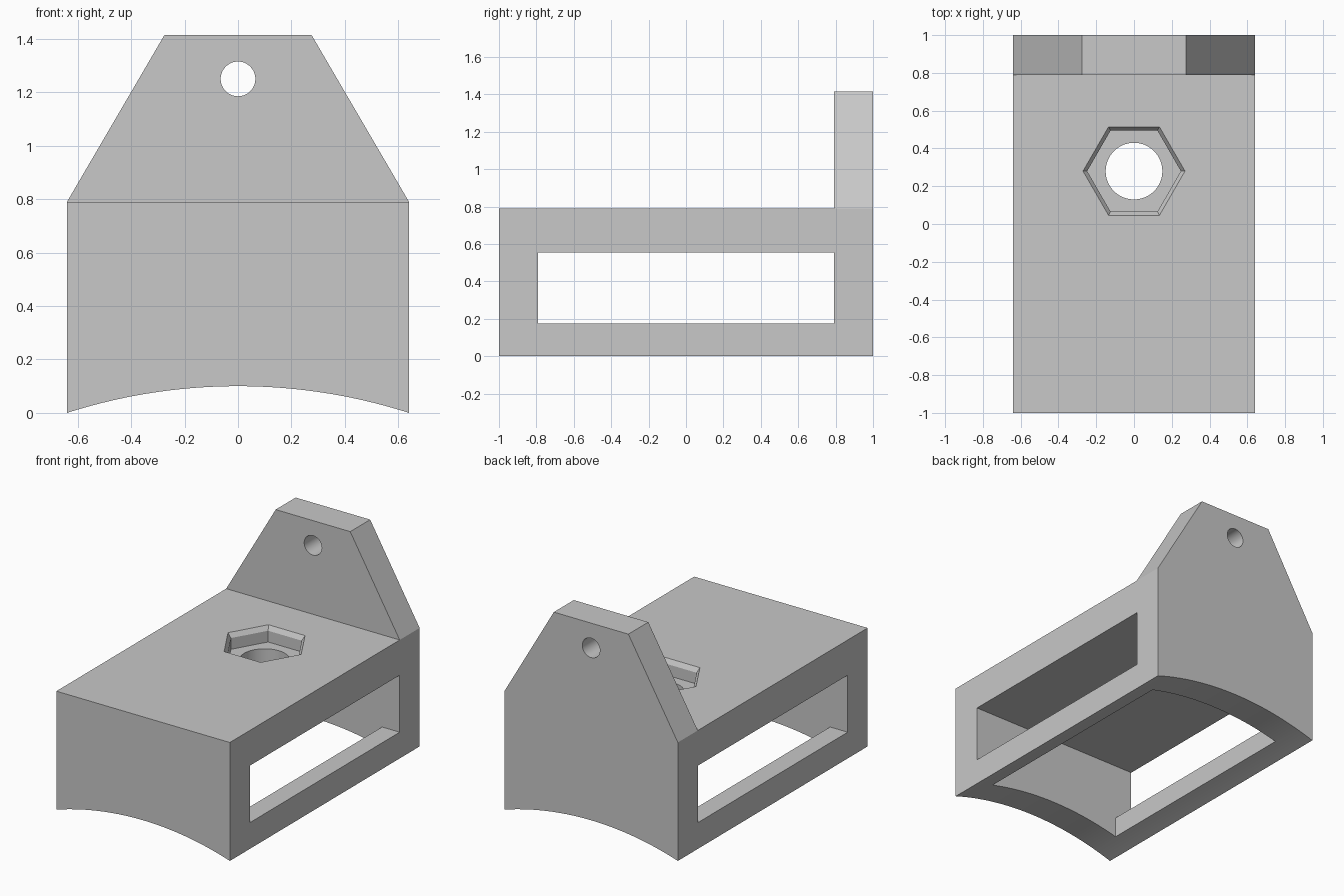
import bpy, bmesh, math

cube = bpy.data.objects.get("Cube")
if cube:
    bpy.data.objects.remove(cube, do_unlink=True)

grey = bpy.data.materials.new("light_grey")
grey.use_nodes = True
colour = (0.58, 0.58, 0.58, 1)
grey.diffuse_color = colour
grey.node_tree.nodes["Principled BSDF"].inputs["Base Color"].default_value = colour

HALF_W, DECK, WALL, TOP = 0.64, 0.79, 0.79, 1.415


def loft(name, rings):
    """Closed solid through rings of equal point count."""
    bm = bmesh.new()
    loops = [[bm.verts.new(p) for p in ring] for ring in rings]
    n = len(loops[0])
    for a, b in zip(loops, loops[1:]):
        for i in range(n):
            j = (i + 1) % n
            bm.faces.new((a[i], a[j], b[j], b[i]))
    bm.faces.new(loops[0])
    bm.faces.new(loops[-1])
    bmesh.ops.recalc_face_normals(bm, faces=bm.faces)
    mesh = bpy.data.meshes.new(name)
    bm.to_mesh(mesh)
    bm.free()
    mesh.materials.append(grey)
    obj = bpy.data.objects.new(name, mesh)
    bpy.context.collection.objects.link(obj)
    return obj


def along_y(name, profile, y0, y1):
    return loft(name, [[(x, y, z) for x, z in profile] for y in (y0, y1)])


def circle(r, n):
    return [(r * math.cos(math.tau * i / n), r * math.sin(math.tau * i / n))
            for i in range(n)]


def mirrored(half):
    return half + [(-x, z) for x, z in reversed(half)]


# Body outline: arched underside, straight sides, tapered back plate
rise, steps = 0.1, 48
radius = (HALF_W ** 2 + rise ** 2) / (2 * rise)
arch = []
for i in range(steps + 1):
    x = HALF_W * (2 * i / steps - 1)
    arch.append((x, rise - radius + math.sqrt(radius ** 2 - x ** 2)))
upper = [(HALF_W, DECK), (0.275, TOP), (-0.275, TOP), (-HALF_W, DECK)]
body = along_y("bracket_body", arch + upper, -1, 1)

# Space above the deck, in front of the back plate
deck_box = mirrored([(1, DECK), (1, 2)])
cutters = [along_y("deck_cutter", deck_box, -1.5, WALL)]

# Side windows and bottom opening in one T-shaped cut
cavity = mirrored([(1, 0.555), (1, 0.175), (0.51, 0.175), (0.51, -0.2)])
cutters.append(along_y("cavity_cutter", cavity, -WALL, WALL))

# Hexagonal nut pocket with a chamfered rim, and its bolt hole
hole_y = 0.28


def level(r, n, z):
    return [(x, y + hole_y, z) for x, y in circle(r, n)]


cutters.append(loft("nut_pocket_cutter", [
    level(0.248, 6, 0.685), level(0.248, 6, 0.76),
    level(0.27, 6, DECK), level(0.27, 6, 0.9)]))
cutters.append(loft("bolt_hole_cutter", [level(0.15, 64, 0.4), level(0.15, 64, 0.85)]))

# Hanging hole in the back plate
cutters.append(along_y("hanging_hole_cutter",
                       [(x, z + 1.25) for x, z in circle(0.065, 48)], 0.6, 1.2))

bpy.ops.object.select_all(action="DESELECT")
bpy.context.view_layer.objects.active = body
body.select_set(True)
for cutter in cutters:
    cutter.hide_render = True
    mod = body.modifiers.new(cutter.name, "BOOLEAN")
    mod.operation = "DIFFERENCE"
    mod.solver = "EXACT"
    mod.object = cutter
    bpy.ops.object.modifier_apply(modifier=mod.name)
    bpy.data.objects.remove(cutter, do_unlink=True)

bpy.ops.object.shade_smooth_by_angle(angle=math.radians(25))
